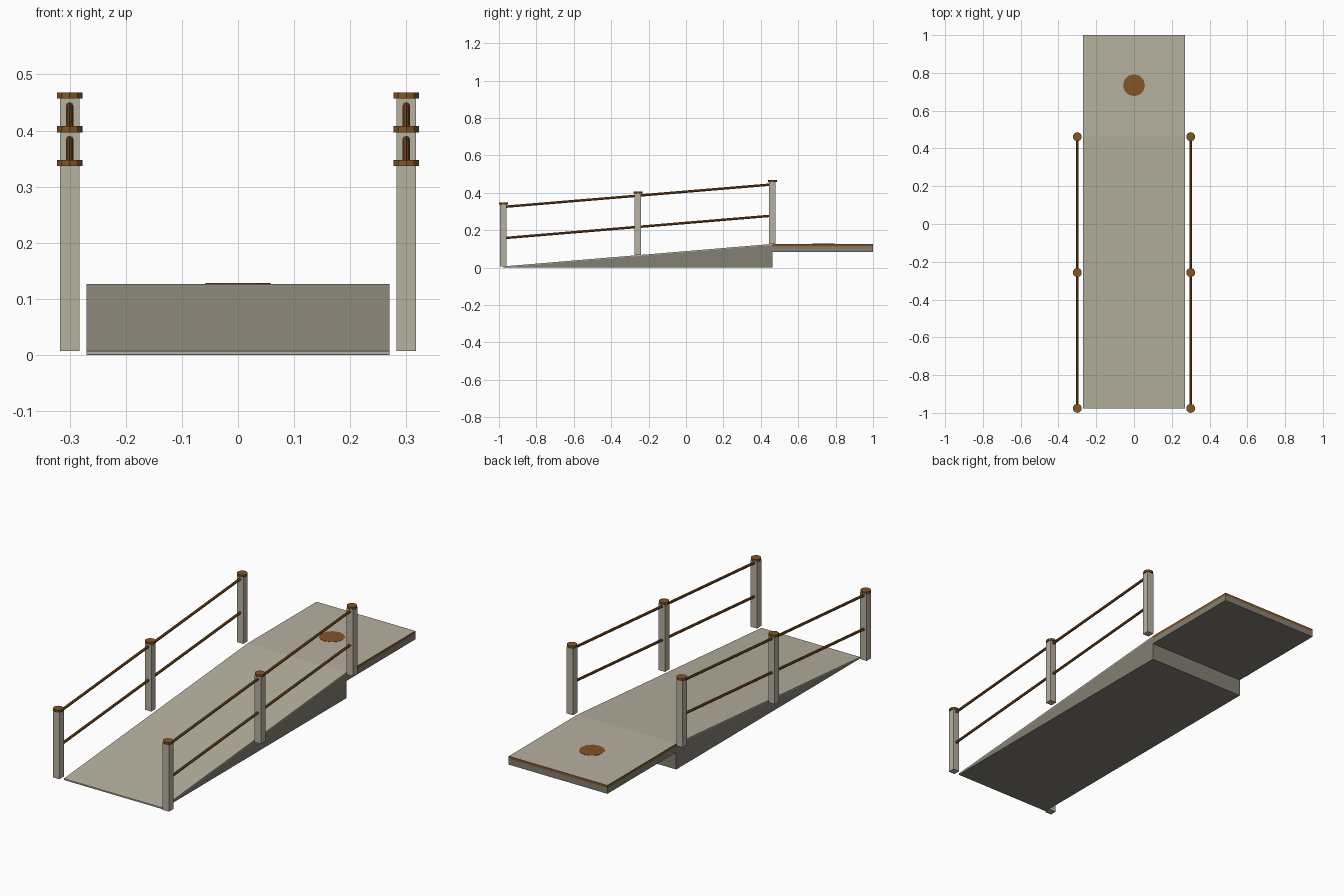
import bpy, bmesh, math
from mathutils import Vector

if "Cube" in bpy.data.objects:
    bpy.data.objects.remove(bpy.data.objects["Cube"])


def material(name, rgb):
    m = bpy.data.materials.new(name)
    m.diffuse_color = (*rgb, 1)
    m.use_nodes = True
    m.node_tree.nodes["Principled BSDF"].inputs["Base Color"].default_value = m.diffuse_color
    return m


LIGHT = material("light_concrete", (0.47, 0.44, 0.35))
DARK = material("dark_concrete", (0.225, 0.21, 0.17))
BROWN = material("brown_metal", (0.223, 0.09, 0.018))

FRONT, BACK, END = -0.976, 0.462, 1.0    # ramp foot, ramp head, landing end
HALF, LIP, TOP = 0.27, 0.007, 0.127      # half width, lip height, landing height
RAIL_X = 0.30


def finish(name, bm, *mats):
    bmesh.ops.recalc_face_normals(bm, faces=bm.faces)
    me = bpy.data.meshes.new(name)
    bm.to_mesh(me)
    bm.free()
    for m in mats:
        me.materials.append(m)
    ob = bpy.data.objects.new(name, me)
    bpy.context.collection.objects.link(ob)
    return ob


def extrude_profile(name, yz, half, mat):
    """Side profile in y, z swept across x."""
    bm = bmesh.new()
    face = bm.faces.new([bm.verts.new((-half, y, z)) for y, z in yz])
    ext = bmesh.ops.extrude_face_region(bm, geom=[face])
    verts = [g for g in ext["geom"] if isinstance(g, bmesh.types.BMVert)]
    bmesh.ops.translate(bm, verts=verts, vec=(2 * half, 0, 0))
    return finish(name, bm, mat)


def box(name, lo, hi, mat):
    ob = extrude_profile(name, [(lo[1], lo[2]), (hi[1], lo[2]), (hi[1], hi[2]), (lo[1], hi[2])],
                         (hi[0] - lo[0]) / 2, mat)
    ob.location.x = (lo[0] + hi[0]) / 2
    return ob


def rod(name, a, b, radius, sides, mat):
    """Cylinder running from point a to point b."""
    a, b = Vector(a), Vector(b)
    bm = bmesh.new()
    bmesh.ops.create_cone(bm, cap_ends=True, segments=sides, radius1=radius,
                          radius2=radius, depth=(b - a).length)
    ob = finish(name, bm, mat)
    ob.rotation_euler = (b - a).to_track_quat('Z', 'Y').to_euler()
    ob.location = (a + b) / 2
    return ob


# Ramp: dark wedge with a thin light deck
extrude_profile("ramp_wedge", [(FRONT, 0), (BACK, 0), (BACK, TOP - 0.006), (FRONT, 0.002)], HALF, DARK)
extrude_profile("ramp_deck", [(FRONT, 0.002), (BACK, TOP - 0.006), (BACK, TOP), (FRONT, LIP)], HALF, LIGHT)

# Landing: dark slab, brown edge band with a light top, round marker
box("landing_slab", (-HALF, BACK, 0.085), (HALF, END, 0.114), DARK)
band = box("landing_edge_band", (-HALF, BACK, 0.114), (HALF, END, TOP), BROWN)
band.data.materials.append(LIGHT)
for p in band.data.polygons:
    p.material_index = 1 if p.normal.z > 0.5 else 0
rod("landing_marker", (0, 0.735, TOP - 0.002), (0, 0.735, TOP + 0.001), 0.058, 12, BROWN)

# Railings: three posts with caps and two sloping rails on each side
for side, s in (("left", -1), ("right", 1)):
    x = s * RAIL_X
    for i, label in enumerate(("front", "middle", "back")):
        t = i / 2
        y = FRONT + (BACK - FRONT) * t
        z = LIP + (TOP - LIP) * t
        box(f"{side}_{label}_post", (x - 0.0175, y - 0.0175, z), (x + 0.0175, y + 0.0175, z + 0.331), LIGHT)
        rod(f"{side}_{label}_post_cap", (x, y, z + 0.33), (x, y, z + 0.341), 0.024, 10, BROWN)
    for label, h in (("upper", 0.318), ("lower", 0.151)):
        rod(f"{side}_{label}_rail", (x, FRONT, LIP + h), (x, BACK, TOP + h), 0.0065, 8, BROWN)
